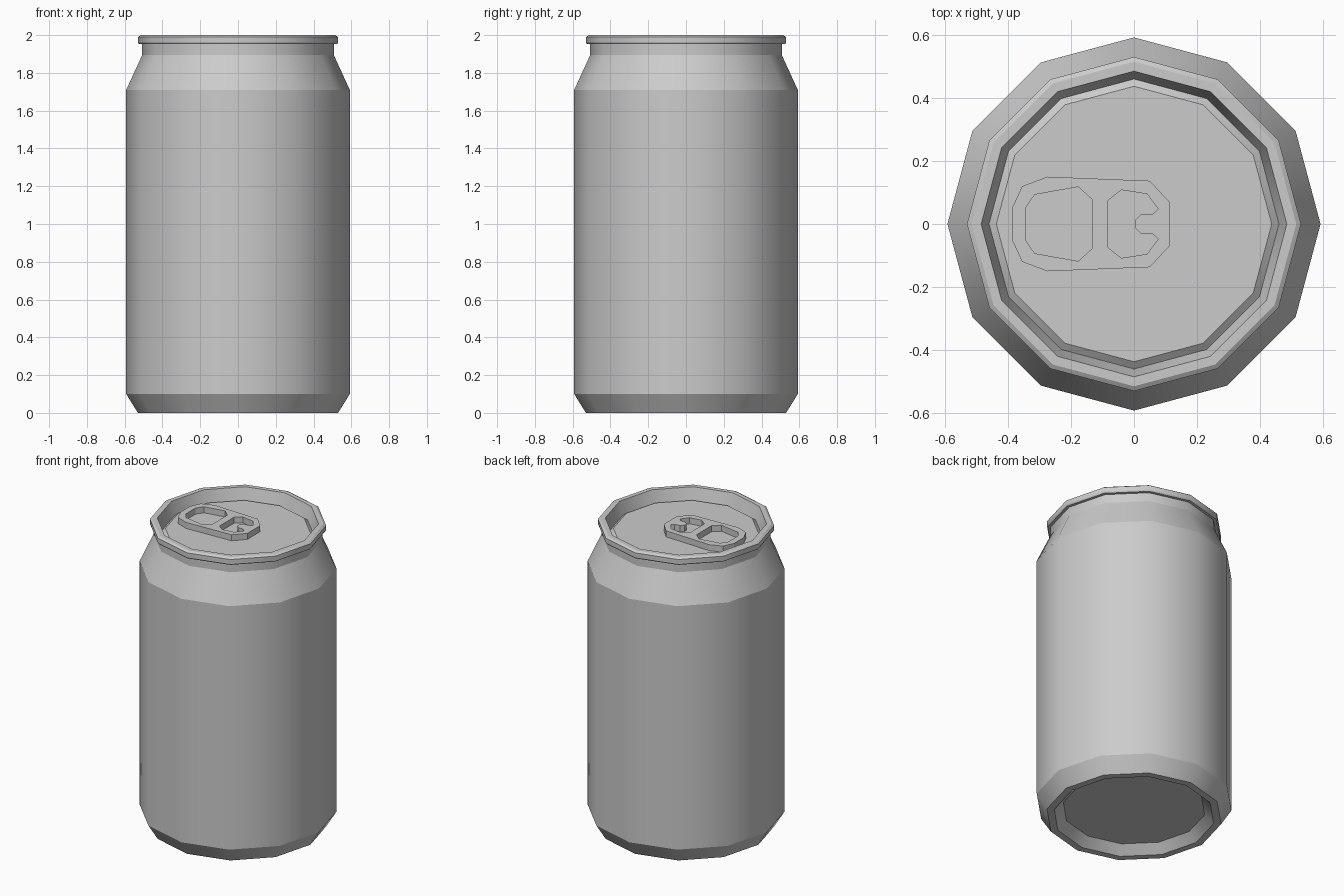
import bpy, bmesh, math

if "Cube" in bpy.data.objects:
    bpy.data.objects.remove(bpy.data.objects["Cube"])

SIDES = 12


def lathe(name, profile, cap_start=False, cap_end=False):
    """Revolve (radius, z) points listed so that the outside is on the right going up."""
    bm = bmesh.new()
    rings = []
    for r, z in profile:
        rings.append([bm.verts.new((r * math.cos(2 * math.pi * i / SIDES),
                                    r * math.sin(2 * math.pi * i / SIDES), z))
                      for i in range(SIDES)])
    for a, b in zip(rings, rings[1:]):
        for i in range(SIDES):
            j = (i + 1) % SIDES
            bm.faces.new((a[i], a[j], b[j], b[i])).smooth = True
    if cap_start:
        bm.faces.new(rings[0][::-1])
    if cap_end:
        bm.faces.new(rings[-1])
    # smooth around the can, crisp between the bands
    for e in bm.edges:
        if abs(e.verts[0].co.z - e.verts[1].co.z) < 1e-6:
            e.smooth = False
    mesh = bpy.data.meshes.new(name)
    bm.to_mesh(mesh)
    bm.free()
    ob = bpy.data.objects.new(name, mesh)
    bpy.context.collection.objects.link(ob)
    return ob


def plate(name, halves, z, thickness):
    """Flat plate from outlines mirrored across y = 0; inner outlines become holes."""
    curve = bpy.data.curves.new(name + "_outline", 'CURVE')
    curve.dimensions = '2D'
    curve.fill_mode = 'BOTH'
    curve.extrude = thickness / 2
    for half in halves:
        pts = half + [(x, -y) for x, y in reversed(half)]
        sp = curve.splines.new('POLY')
        sp.points.add(len(pts) - 1)
        for p, (x, y) in zip(sp.points, pts):
            p.co = (x, y, 0, 1)
        sp.use_cyclic_u = True
    temp = bpy.data.objects.new(name + "_temp", curve)
    bpy.context.collection.objects.link(temp)
    deps = bpy.context.evaluated_depsgraph_get()
    mesh = bpy.data.meshes.new_from_object(temp.evaluated_get(deps))
    bpy.data.objects.remove(temp)
    for p in mesh.polygons:
        p.use_smooth = False
    ob = bpy.data.objects.new(name, mesh)
    ob.location.z = z + thickness / 2
    bpy.context.collection.objects.link(ob)
    return ob


# body with recessed base, straight wall, shoulder and neck
lathe("can_body", [(0.43, 0.055), (0.485, 0), (0.53, 0), (0.592, 0.1),
                   (0.592, 1.71), (0.507, 1.895), (0.507, 1.952)], cap_start=True)

# rolled rim, inner wall, groove and lid panel
lathe("rim_and_lid", [(0.507, 1.952), (0.525, 1.952), (0.53, 1.96), (0.53, 1.99),
                      (0.515, 2.0), (0.485, 2.0), (0.46, 1.915), (0.437, 1.933)],
      cap_end=True)

# pull tab with finger hole and rivet hole
tab_edge = [(-0.387, 0.05), (-0.355, 0.12), (-0.275, 0.15), (0.05, 0.137), (0.115, 0.067)]
finger_hole = [(-0.345, 0.05), (-0.315, 0.093), (-0.177, 0.118), (-0.132, 0.077)]
rivet_hole = [(-0.082, 0.075), (-0.04, 0.108), (0.042, 0.095), (0.077, 0.047),
              (0.06, 0.032), (0.022, 0.03), (0.003, 0.012)]
plate("pull_tab", [tab_edge, finger_hole, rivet_hole], 1.933, 0.04)
